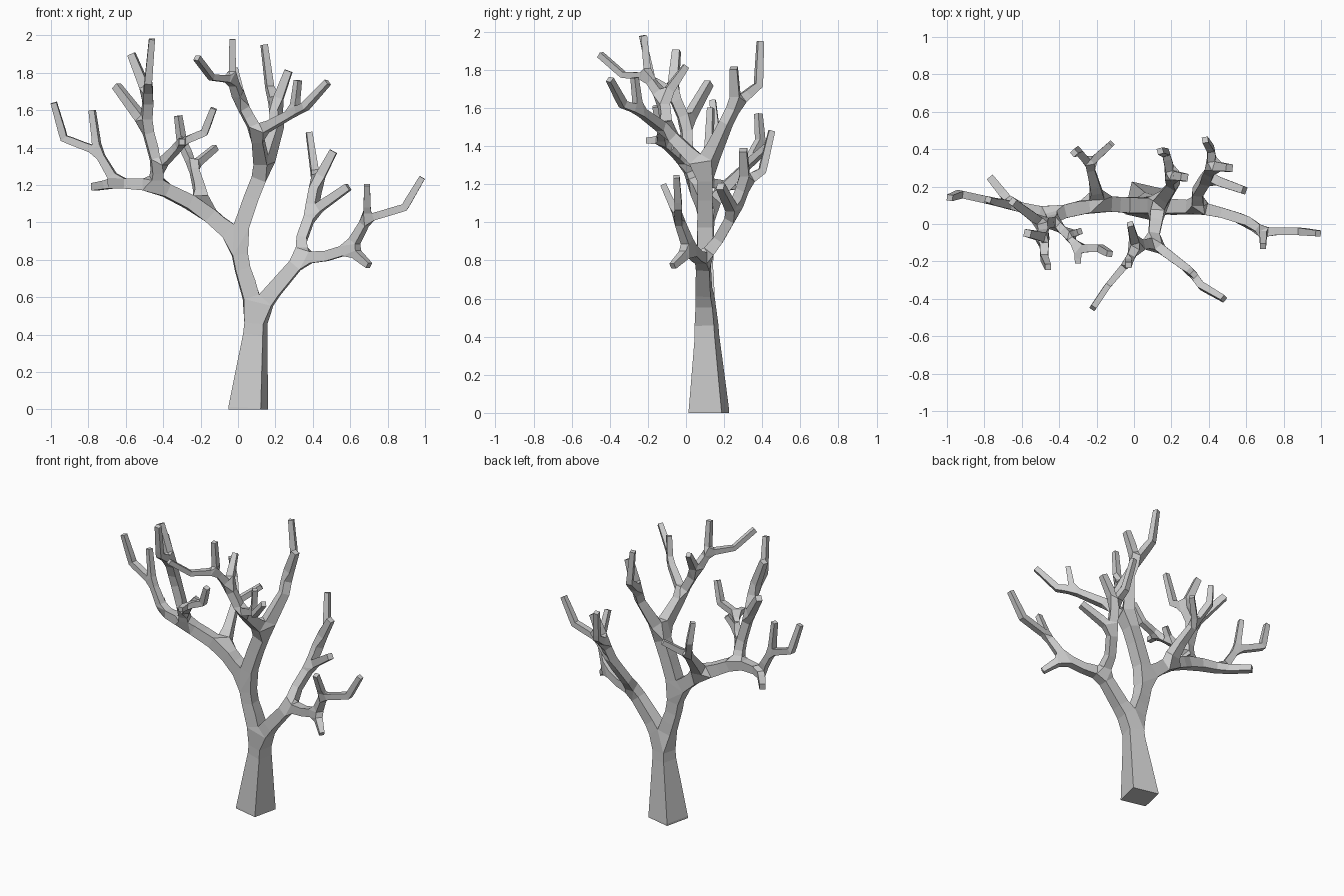
import bpy
import bmesh
from math import radians
from mathutils import Matrix, Vector

default_cube = bpy.data.objects.get("Cube")
if default_cube:
    bpy.data.objects.remove(default_cube, do_unlink=True)

# Grey bark
bark = bpy.data.materials.new("grey_bark")
bark.use_nodes = True
bark_colour = (0.6, 0.6, 0.6, 1)
bark.diffuse_color = bark_colour
bark.node_tree.nodes["Principled BSDF"].inputs["Base Color"].default_value = bark_colour

# The square trunk is turned slightly, so the skeleton is built in its turned frame
TURN = radians(-13)
to_local = Matrix.Rotation(-TURN, 3, "Z")

bm = bmesh.new()
skin_layer = bm.verts.layers.skin.verify()


def joint(parent, x, y, z, radius):
    """Add one skeleton joint and link it to its parent joint."""
    vert = bm.verts.new(to_local @ Vector((x, y, z)))
    vert[skin_layer].radius = (radius, radius)
    if parent:
        bm.edges.new((parent, vert))
    else:
        vert[skin_layer].use_root = True
    return vert


def limb(parent, x, y, z):
    return joint(parent, x, y, z, 0.04)


def branch(parent, x, y, z):
    return joint(parent, x, y, z, 0.027)


def twig(parent, x, y, z):
    return joint(parent, x, y, z, 0.02)


def tip(parent, x, y, z):
    return joint(parent, x, y, z, 0.016)


# Trunk, with an upright foot that keeps the base level
trunk_base = joint(None, 0.055, 0.12, 0, 0.089)
trunk_foot = joint(trunk_base, 0.055, 0.12, 0.01, 0.089)
trunk_waist = joint(trunk_foot, 0.092, 0.11, 0.4, 0.054)
trunk_fork = joint(trunk_waist, 0.1, 0.105, 0.52, 0.05)

# Limb on the model's left, with its outer branch
left_limb = limb(trunk_fork, 0.19, 0.093, 0.635)
left_fork = joint(left_limb, 0.34, 0.09, 0.81, 0.034)
left_outer = branch(left_fork, 0.47, 0.06, 0.82)
left_outer_fork = branch(left_outer, 0.6, 0.02, 0.86)
tip(left_outer_fork, 0.7, -0.07, 0.77)
left_outer_elbow = twig(left_outer_fork, 0.69, -0.04, 1.02)
tip(left_outer_elbow, 0.69, -0.12, 1.2)
left_outer_bend = twig(left_outer_elbow, 0.89, -0.04, 1.08)
tip(left_outer_bend, 0.985, -0.05, 1.24)

# Rear branch of the left limb
left_rear = branch(left_fork, 0.34, 0.17, 0.91)
left_rear_fork = branch(left_rear, 0.39, 0.25, 1.05)
twig(left_rear_fork, 0.59, 0.18, 1.19)
left_rear_upper = branch(left_rear_fork, 0.42, 0.31, 1.21)
twig(left_rear_upper, 0.51, 0.3, 1.38)
left_rear_bend = twig(left_rear_upper, 0.41, 0.4, 1.27)
tip(left_rear_bend, 0.38, 0.45, 1.48)

# Main stem up to the crown
main_stem = limb(trunk_fork, 0.025, 0.1, 0.75)
stem_fork = joint(main_stem, -0.005, 0.1, 0.91, 0.042)
crown_stem = limb(stem_fork, 0.07, 0.1, 1.13)
crown_fork = limb(crown_stem, 0.13, 0.1, 1.28)

# Rear crown branch
crown_rear = branch(crown_fork, 0.21, 0.21, 1.52)
crown_rear_fork = branch(crown_rear, 0.2, 0.26, 1.62)
twig(crown_rear_fork, 0.27, 0.25, 1.81)
crown_rear_bend = twig(crown_rear_fork, 0.17, 0.38, 1.72)
tip(crown_rear_bend, 0.14, 0.39, 1.95)

# Front crown branch
crown_front = branch(crown_fork, 0.1, -0.1, 1.48)
crown_front_left = twig(crown_front, 0.3, -0.25, 1.59)
tip(crown_front_left, 0.32, -0.27, 1.76)
crown_front_bend = twig(crown_front_left, 0.36, -0.33, 1.62)
tip(crown_front_bend, 0.48, -0.4, 1.75)
crown_front_right = branch(crown_front, 0.01, -0.12, 1.65)
tip(crown_front_right, -0.02, 0, 1.82)
crown_front_fork = twig(crown_front_right, -0.03, -0.2, 1.765)
tip(crown_front_fork, -0.03, -0.22, 1.98)
crown_front_reach = tip(crown_front_fork, -0.14, -0.33, 1.775)
tip(crown_front_reach, -0.22, -0.45, 1.88)

# Limb on the model's right, with its rear branch
right_limb = limb(stem_fork, -0.19, 0.11, 1.075)
right_rear = branch(right_limb, -0.21, 0.21, 1.19)
right_rear_fork = twig(right_rear, -0.24, 0.32, 1.3)
tip(right_rear_fork, -0.12, 0.43, 1.4)
right_rear_bend = twig(right_rear_fork, -0.3, 0.39, 1.43)
tip(right_rear_bend, -0.32, 0.38, 1.57)
right_fork = joint(right_limb, -0.44, 0.05, 1.2, 0.034)

# Outer branch of the right limb
right_outer = joint(right_fork, -0.65, 0.1, 1.21, 0.025)
twig(right_outer, -0.77, 0.25, 1.19)
right_outer_fork = twig(right_outer, -0.75, 0.12, 1.38)
tip(right_outer_fork, -0.78, 0.13, 1.6)
right_outer_bend = twig(right_outer_fork, -0.93, 0.16, 1.45)
tip(right_outer_bend, -0.985, 0.14, 1.64)

# Upright branch of the right limb
right_upright = branch(right_fork, -0.43, 0.01, 1.3)
right_upright_fork = branch(right_upright, -0.49, 0, 1.52)
twig(right_upright_fork, -0.65, 0.12, 1.73)
right_upper = branch(right_upright_fork, -0.48, -0.07, 1.68)
twig(right_upper, -0.57, -0.05, 1.9)
right_upper_bend = twig(right_upper, -0.48, -0.18, 1.75)
tip(right_upper_bend, -0.46, -0.23, 1.98)

# Inner branch of the right limb
right_inner = twig(right_upright, -0.35, -0.06, 1.37)
tip(right_inner, -0.29, -0.04, 1.45)
right_inner_fork = twig(right_inner, -0.3, -0.13, 1.43)
tip(right_inner_fork, -0.3, -0.21, 1.43)
right_inner_bend = twig(right_inner_fork, -0.18, -0.13, 1.48)
tip(right_inner_bend, -0.13, -0.16, 1.61)

# Skin the skeleton with flat four-sided branches
mesh = bpy.data.meshes.new("bare_tree")
bm.to_mesh(mesh)
bm.free()
mesh.materials.append(bark)
tree = bpy.data.objects.new("bare_tree", mesh)
tree.rotation_euler.z = TURN
bpy.context.collection.objects.link(tree)
skin = tree.modifiers.new("branch_skin", "SKIN")
skin.use_smooth_shade = False
skin.branch_smoothing = 0
